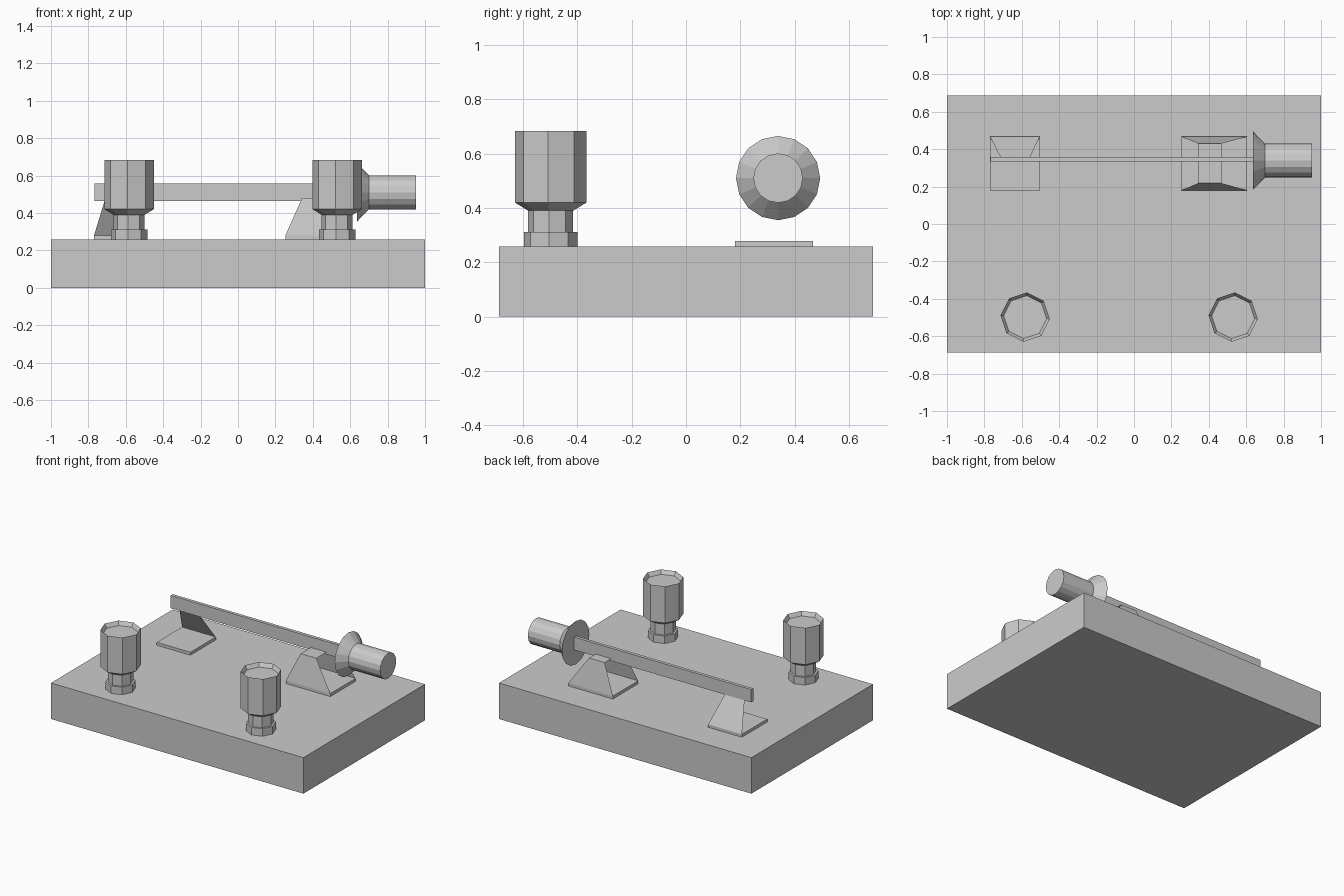
import bpy, bmesh
from math import pi, cos, sin, radians
from mathutils import Matrix

if "Cube" in bpy.data.objects:
    bpy.data.objects.remove(bpy.data.objects["Cube"])


def finish(name, bm):
    mesh = bpy.data.meshes.new(name)
    bm.to_mesh(mesh)
    bm.free()
    ob = bpy.data.objects.new(name, mesh)
    bpy.context.collection.objects.link(ob)
    return ob


def box(name, x0, x1, y0, y1, z0, z1):
    bm = bmesh.new()
    bmesh.ops.create_cube(bm, size=1)
    bmesh.ops.scale(bm, vec=(x1 - x0, y1 - y0, z1 - z0), verts=bm.verts)
    bmesh.ops.translate(bm, vec=((x0 + x1) / 2, (y0 + y1) / 2, (z0 + z1) / 2), verts=bm.verts)
    return finish(name, bm)


def lathe(name, profile, sides, matrix, turn=0.0):
    """Closed solid of revolution from (radius, height) points, bottom to top."""
    bm = bmesh.new()
    rings = [[bm.verts.new((r * cos(turn + 2 * pi * i / sides),
                            r * sin(turn + 2 * pi * i / sides), h))
              for i in range(sides)] for r, h in profile]
    for a, b in zip(rings, rings[1:]):
        for i in range(sides):
            j = (i + 1) % sides
            bm.faces.new((a[i], a[j], b[j], b[i]))
    bm.faces.new(rings[0][::-1])
    bm.faces.new(rings[-1])
    bm.transform(matrix)
    return finish(name, bm)


def folded_sheet(name, rows):
    """Thin sheet through rows of (x0, x1, y, z)."""
    bm = bmesh.new()
    edges = [(bm.verts.new((x0, y, z)), bm.verts.new((x1, y, z))) for x0, x1, y, z in rows]
    for (a, b), (c, d) in zip(edges, edges[1:]):
        bm.faces.new((a, b, d, c))
    return finish(name, bm)


TOP = 0.258

# Base slab
box("base_slab", -1, 1, -0.688, 0.688, 0, TOP)

# Two knobs with a foot, neck and dished top
knob = [(0.098, TOP), (0.098, 0.312), (0.083, 0.312), (0.083, 0.39),
        (0.132, 0.42), (0.132, 0.683), (0.115, 0.655)]
for side, x in (("left", -0.582), ("right", 0.53)):
    lathe(side + "_knob", knob, 8, Matrix.Translation((x, -0.498, 0)), radians(-4))

# Lever bar and its flared grip
box("lever_bar", -0.767, 0.64, 0.334, 0.357, 0.465, 0.557)
grip = [(0.155, 0.637), (0.091, 0.70), (0.091, 0.952)]
lathe("lever_grip", grip, 16,
      Matrix.Translation((0, 0.339, 0.51)) @ Matrix.Rotation(pi / 2, 4, 'Y'))

# Bracket foot plates
Y0, Y1, PLATE = 0.18, 0.467, 0.279
box("left_bracket_plate", -0.77, -0.503, Y0, Y1, TOP, PLATE)
box("right_bracket_plate", 0.253, 0.605, Y0, Y1, TOP, PLATE)

# Left support is a single leaning sheet, right support is a folded arch open at both ends
folded_sheet("left_support", [(-0.71, -0.56, 0.35, 0.475), (-0.77, -0.503, Y1, PLATE)])
folded_sheet("right_support", [(0.253, 0.605, Y0, PLATE), (0.343, 0.468, 0.218, 0.481),
                               (0.343, 0.468, 0.43, 0.481), (0.253, 0.605, Y1, PLATE)])
